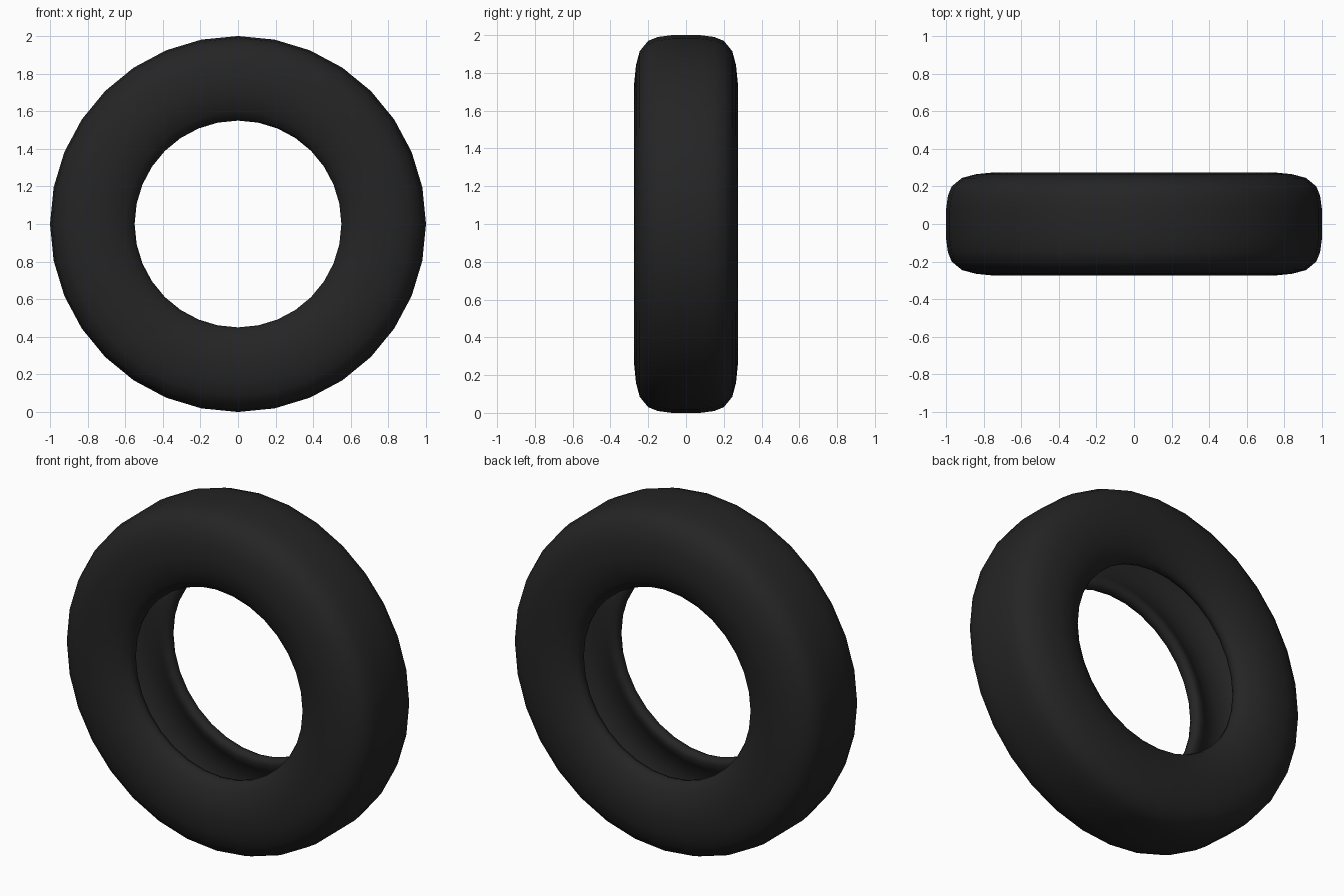
import bpy, bmesh, math

if "Cube" in bpy.data.objects:
    bpy.data.objects.remove(bpy.data.objects["Cube"])

SIDES = 32

# Half of the tyre cross-section as (y, radius): tread centre, shoulder, sidewall, bead, inner liner
half = [(0.075, 1.0), (0.15, 0.99), (0.20, 0.97), (0.245, 0.915), (0.265, 0.84),
        (0.274, 0.75), (0.262, 0.67), (0.235, 0.60), (0.205, 0.562), (0.18, 0.55),
        (0.15, 0.557), (0.14, 0.585), (0.165, 0.63), (0.20, 0.69), (0.212, 0.76),
        (0.20, 0.85), (0.155, 0.905), (0.07, 0.93)]
profile = half + [(-y, r) for y, r in reversed(half)]

# Sweep the closed section around the wheel axis
bm = bmesh.new()
rings = []
for i in range(SIDES):
    a = 2 * math.pi * i / SIDES
    rings.append([bm.verts.new((r * math.cos(a), y, 1 + r * math.sin(a))) for y, r in profile])
n = len(profile)
for i in range(SIDES):
    a, b = rings[i], rings[(i + 1) % SIDES]
    for j in range(n):
        k = (j + 1) % n
        bm.faces.new((a[j], a[k], b[k], b[j]))
bmesh.ops.recalc_face_normals(bm, faces=bm.faces)
for f in bm.faces:
    f.smooth = True

# Tyre object
mesh = bpy.data.meshes.new("tyre")
bm.to_mesh(mesh)
bm.free()
tyre = bpy.data.objects.new("tyre", mesh)
bpy.context.collection.objects.link(tyre)

# Black rubber
rubber = bpy.data.materials.new("black rubber")
rubber.diffuse_color = (0.018, 0.018, 0.018, 1)
rubber.use_nodes = True
rubber.node_tree.nodes["Principled BSDF"].inputs["Base Color"].default_value = rubber.diffuse_color
mesh.materials.append(rubber)
